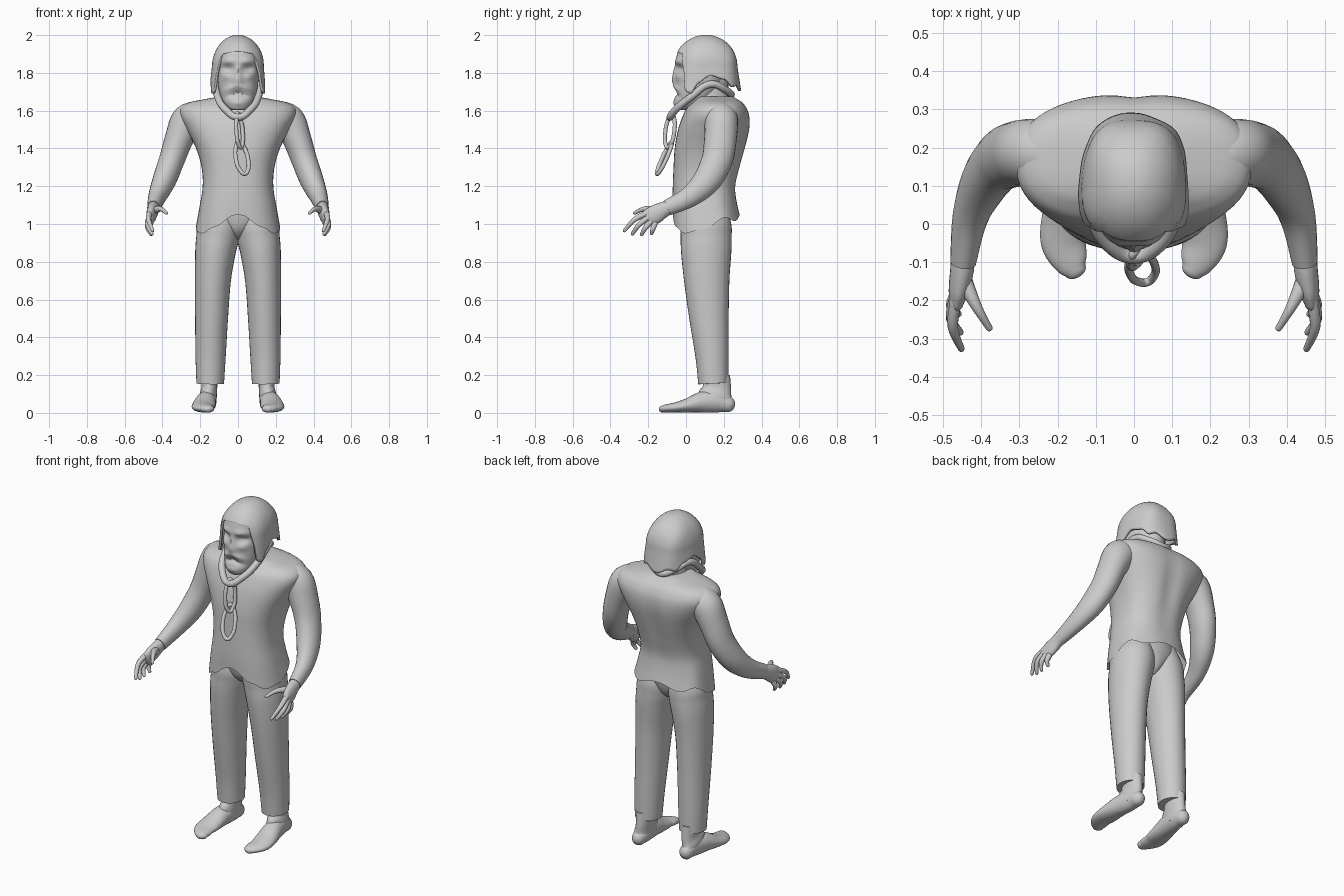
import bpy, math
from mathutils import Vector

if "Cube" in bpy.data.objects:
    bpy.data.objects.remove(bpy.data.objects["Cube"])


def spline(rows, n):
    """Catmull-Rom resampling of equal-length number rows."""
    out, last = [], len(rows) - 1
    for i in range(last):
        p0, p1, p2, p3 = (rows[max(0, min(last, i + k))] for k in (-1, 0, 1, 2))
        for s in range(n):
            t = s / n
            out.append([0.5 * (2 * b + (c - a) * t + (2 * a - 5 * b + 4 * c - d) * t * t
                               + (3 * b - a - 3 * c + d) * t ** 3)
                        for a, b, c, d in zip(p0, p1, p2, p3)])
    return out + [list(rows[-1])]


def keyed(keys, x):
    """Smooth interpolation of (angle, value) pairs."""
    for (a, u), (b, v) in zip(keys, keys[1:]):
        if x <= b:
            t = (x - a) / (b - a)
            return u + (v - u) * t * t * (3 - 2 * t)
    return keys[-1][1]


def bump(x, z, cx, cz, sx, sz):
    return math.exp(-((x - cx) / sx) ** 2 - ((z - cz) / sz) ** 2)


def power_trig(q, power):
    """Superellipse sine and cosine."""
    return [math.copysign(abs(v) ** (2 / power), v) for v in (math.sin(q), math.cos(q))]


def skin(name, rings, cap_start=True, cap_end=True, mirror=False, solid=0):
    n = len(rings[0])
    faces = [(i * n + j, i * n + (j + 1) % n, (i + 1) * n + (j + 1) % n, (i + 1) * n + j)
             for i in range(len(rings) - 1) for j in range(n)]
    if cap_start:
        faces.append(tuple(reversed(range(n))))
    if cap_end:
        faces.append(tuple(range((len(rings) - 1) * n, len(rings) * n)))
    me = bpy.data.meshes.new(name)
    me.from_pydata([tuple(p) for r in rings for p in r], [], faces)
    ob = bpy.data.objects.new(name, me)
    bpy.context.collection.objects.link(ob)
    bpy.context.view_layer.objects.active = ob
    ob.select_set(True)
    bpy.ops.object.mode_set(mode='EDIT')
    bpy.ops.mesh.select_all(action='SELECT')
    bpy.ops.mesh.normals_make_consistent(inside=False)
    bpy.ops.object.mode_set(mode='OBJECT')
    bpy.ops.object.shade_smooth_by_angle(angle=math.radians(50))
    ob.select_set(False)
    if solid:
        m = ob.modifiers.new("thickness", 'SOLIDIFY')
        m.thickness, m.offset = solid, 0
    if mirror:
        ob.modifiers.new("mirror", 'MIRROR')
    return ob


def tube(name, pts, n=24, steps=5, round_start=False, round_end=False):
    """Mirrored tube; each point is x, y, z, radius across, radius up."""
    rows = spline(pts, steps)
    rings = []
    for i, r in enumerate(rows):
        t = (Vector(rows[min(i + 1, len(rows) - 1)][:3]) - Vector(rows[max(i - 1, 0)][:3])).normalized()
        a = (Vector((1, 0, 0)) - t * t.x).normalized()
        b, c = t.cross(a), Vector(r[:3])

        def ring(k=1, off=0):
            return [c + t * off + a * r[3] * k * math.cos(q) + b * r[4] * k * math.sin(q)
                    for q in (2 * math.pi * j / n for j in range(n))]
        dome = [(math.cos(h), math.sin(h) * min(r[3], r[4])) for h in (0.4, 0.8, 1.15, 1.45)]
        if i == 0 and round_start:
            rings += [ring(k, -o) for k, o in reversed(dome)]
        rings.append(ring())
        if i == len(rows) - 1 and round_end:
            rings += [ring(k, o) for k, o in dome]
    # Mirroring must not weld points that cross the middle
    ob = skin(name, rings, mirror=True)
    ob.modifiers["mirror"].use_mirror_merge = False


def sections(rows, n, steps, power=2.0):
    """Horizontal rings from z, half width, front y, back y."""
    rings = []
    for z, rx, y0, y1 in spline(rows, steps):
        trig = [power_trig(2 * math.pi * j / n, power) for j in range(n)]
        rings.append([Vector((rx * s, (y0 + y1) / 2 - (y1 - y0) / 2 * c, z)) for s, c in trig])
    return rings


def wire(name, pts, radius):
    """Closed smooth round wire."""
    cu = bpy.data.curves.new(name, 'CURVE')
    cu.dimensions, cu.bevel_depth, cu.bevel_resolution, cu.resolution_u = '3D', radius, 4, 8
    sp = cu.splines.new('BEZIER')
    sp.bezier_points.add(len(pts) - 1)
    for bp, p in zip(sp.bezier_points, pts):
        bp.co, bp.handle_left_type, bp.handle_right_type = p, 'AUTO', 'AUTO'
    sp.use_cyclic_u = True
    ob = bpy.data.objects.new(name, cu)
    bpy.context.collection.objects.link(ob)
    bpy.context.view_layer.objects.active = ob
    ob.select_set(True)
    bpy.ops.object.convert(target='MESH')
    bpy.ops.object.shade_smooth()
    bpy.context.object.select_set(False)


def degrees_from_front(j, n):
    d = 360 * j / n
    return min(d, 360 - d)


# Trousers
tube("trouser_leg", [(.147, .145, .155, .073, .08), (.145, .138, .3, .08, .088), (.14, .122, .5, .087, .104),
                     (.133, .11, .7, .095, .12), (.12, .107, .85, .107, .133), (.108, .107, .93, .113, .135),
                     (.1, .105, 1.0, .114, .134), (.09, .1, 1.1, .08, .11)], n=32)
skin("trouser_hips", sections([(.915, .02, .06, .17), (.94, .05, .02, .2), (.98, .11, -.01, .222),
                               (1.04, .17, -.025, .235), (1.1, .165, -.03, .235)], 48, 4))

# Feet
tube("foot", [(.158, .222, .045, .038, .042), (.16, .17, .058, .046, .056), (.17, .09, .058, .054, .056),
              (.18, .01, .04, .062, .038), (.183, -.05, .03, .06, .027), (.165, -.1, .024, .045, .022),
              (.153, -.122, .021, .03, .019)], round_start=True, round_end=True)
tube("ankle", [(.152, .163, .2, .044, .07), (.152, .163, .13, .042, .076), (.158, .155, .09, .046, .09),
               (.16, .15, .04, .044, .095)])

# Shirt body with a wavy hem and a groove down the back
hem = [(0, 1.05), (28, .985), (55, .95), (80, .965), (120, 1.035), (145, 1.015), (180, 1.05)]
torso = sections([(1, .223, -.07, .284), (1.1, .204, -.072, .268), (1.2, .187, -.07, .264), (1.3, .193, -.066, .288),
                  (1.4, .222, -.06, .316), (1.5, .272, -.042, .338), (1.57, .306, -.018, .338),
                  (1.615, .302, .005, .322), (1.643, .26, .035, .3), (1.66, .18, .05, .275),
                  (1.675, .1, .05, .25)], 64, 5, 2.45)
for ring in torso:
    for j, p in enumerate(ring):
        z = p.z
        if z < 1.2:
            p.z += (keyed(hem, degrees_from_front(j, 64)) - 1) * (1.2 - z) / .2
        if p.y > .15:
            p.y -= .014 * bump(p.x, z, 0, 1.42, .045, .2)
skin("shirt_body", torso, cap_start=False)

# Sleeves and hands
tube("sleeve", [(.2, .18, 1.565, .085, .085), (.265, .187, 1.545, .09, .088), (.312, .182, 1.45, .076, .086),
                (.35, .165, 1.34, .068, .082), (.391, .11, 1.23, .062, .074), (.428, .02, 1.145, .047, .056),
                (.447, -.1, 1.085, .034, .042)], round_start=True)
tube("palm", [(.447, -.07, 1.095, .03, .034), (.45, -.12, 1.075, .031, .042), (.458, -.165, 1.05, .027, .05),
              (.464, -.2, 1.032, .02, .045)], round_start=True, round_end=True)
for name, root, mid, tip in (("index_finger", (.466, -.2, 1.06), (.474, -.27, 1.025), (.452, -.326, .965)),
                             ("middle_finger", (.47, -.2, 1.035), (.478, -.25, .995), (.455, -.283, .948)),
                             ("ring_finger", (.468, -.185, 1.015), (.478, -.215, .98), (.46, -.235, .945)),
                             ("little_finger", (.464, -.165, 1.005), (.472, -.175, .975), (.46, -.182, .95)),
                             ("thumb", (.445, -.15, 1.07), (.41, -.22, 1.08), (.379, -.272, 1.058))):
    thick = .023 if name == "thumb" else .016
    tube(name, [(*root, thick, thick), (*mid, .0135, .0135), (*tip, .009, .009)], n=12,
         round_start=True, round_end=True)

# Neck
skin("neck", sections([(1.58, .12, -.01, .25), (1.66, .085, .01, .23), (1.8, .08, .02, .22)], 32, 4))

# Face with brow, eye sockets, nose, moustache and mouth
face = sections([(1.603, .03, -.045, .02), (1.615, .055, -.055, .05), (1.65, .082, -.06, .12),
                 (1.7, .099, -.056, .17), (1.76, .108, -.054, .2), (1.85, .112, -.054, .22),
                 (1.92, .105, -.04, .22), (1.96, .06, .0, .17)], 96, 8, 2.3)
for ring in face:
    for p in ring:
        if p.y < .04:
            x, z = abs(p.x), p.z
            p.y += (.024 * bump(x, z, .055, 1.822, .034, .02) - .01 * bump(x, z, .05, 1.862, .045, .016)
                    - .02 * bump(x, z, 0, 1.762, .026, .03) - .012 * bump(x, z, 0, 1.81, .016, .03)
                    - .01 * bump(x, z, .03, 1.728 - .4 * max(0, x - .02), .04, .014)
                    + .016 * bump(x, z, 0, 1.693 - .3 * x, .055, .012)
                    - .008 * bump(x, z, .06, 1.78, .025, .02) - .008 * bump(x, z, 0, 1.64, .04, .018))
skin("face", face)

# Cap with an open face, side flaps and ragged back edge
edge = [(0, 1.912), (38, 1.9), (50, 1.82), (58, 1.70), (68, 1.69), (80, 1.745), (95, 1.785), (120, 1.765),
        (140, 1.725), (155, 1.735), (180, 1.705)]
cap, N = [], 96
for i in range(1, 29):
    ring = []
    for j in range(N):
        q = 2 * math.pi * j / N
        d = (i / 28) ** 1.6 * (1.994 - keyed(edge, degrees_from_front(j, N)))
        r = .13 * math.sqrt(1 - (1 - d / .16) ** 2) if d < .16 else .13 + .1 * (d - .16)
        r *= 1 + .015 * math.sin(5 * q + 12 * d) * min(1, d / .1)
        s, c = power_trig(q, 2 + .4 * min(1, d / .08))
        ring.append(Vector((r * s, .105 - 1.25 * r * c, 1.994 - d)))
    cap.append(ring)
skin("cap", cap, cap_end=False, solid=.014)

# Neck ring and hanging links
half = [(.065, -.055, 1.605), (.108, .03, 1.675), (.108, .13, 1.74), (.065, .21, 1.71)]
wire("neck_ring", [(0, -.085, 1.565)] + half + [(0, .24, 1.685)] + [(-x, y, z) for x, y, z in half[::-1]], .019)
for name, top, bottom, side in (("upper_link", (.0, -.075, 1.585), (.015, -.095, 1.405), (.016, .024, .004)),
                                ("lower_link", (.005, -.075, 1.435), (.035, -.152, 1.265), (.032, .012, 0))):
    top, bottom, side = Vector(top), Vector(bottom), Vector(side)
    wire(name, [top.lerp(bottom, t) + side * s for t, s in
                ((0, 0), (.12, .55), (.6, 1), (.9, .6), (1, 0), (.9, -.6), (.6, -1), (.12, -.55))], .011)
